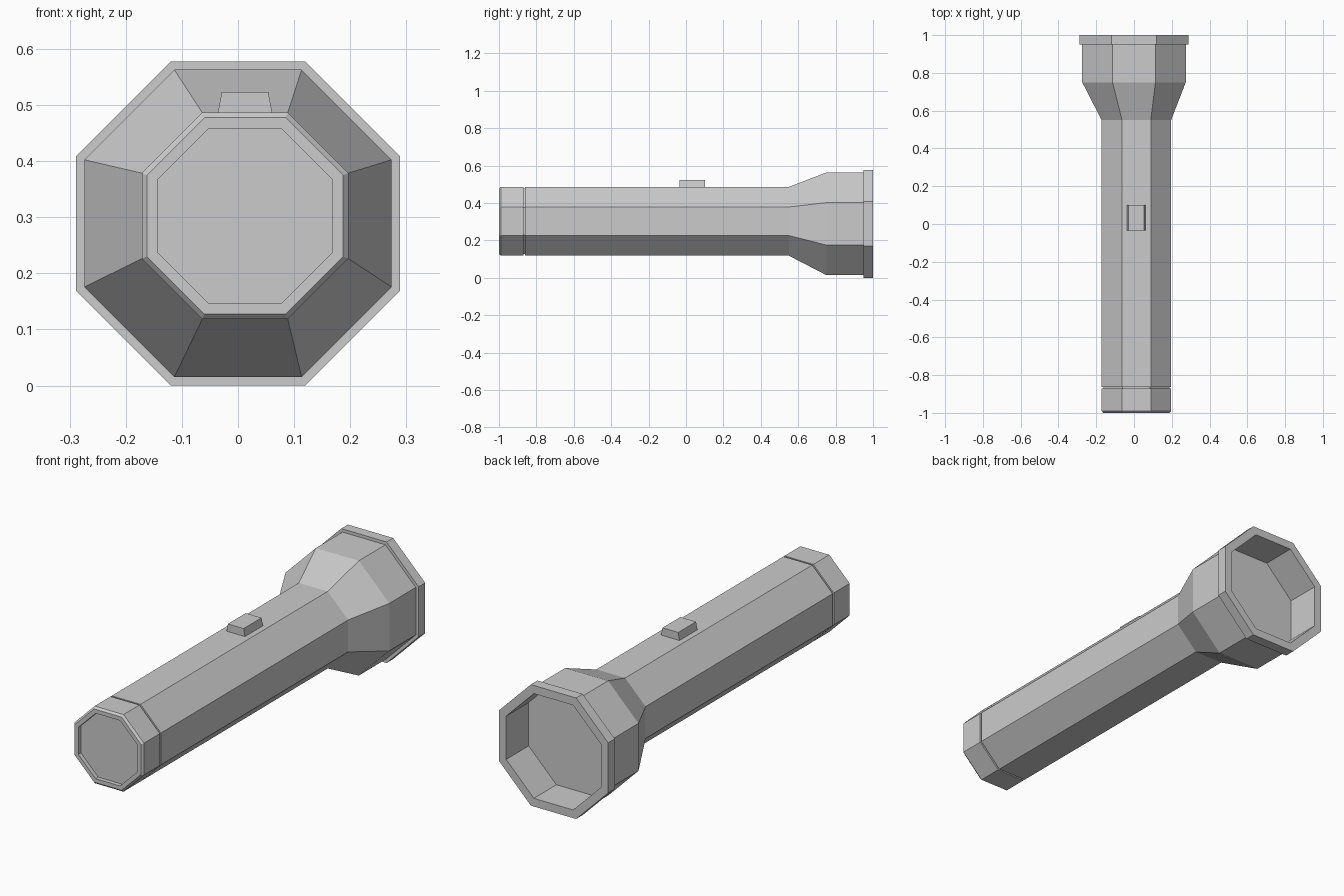
import bpy, bmesh
from math import pi, cos, sin

if "Cube" in bpy.data.objects:
    bpy.data.objects.remove(bpy.data.objects["Cube"])

TUBE = (0.0125, 0.3025)   # tube axis (x, z)
HEAD = (0.0, 0.289)       # head axis (x, z)


def make_object(name, bm):
    mesh = bpy.data.meshes.new(name)
    bmesh.ops.recalc_face_normals(bm, faces=bm.faces)
    bm.to_mesh(mesh)
    bm.free()
    obj = bpy.data.objects.new(name, mesh)
    bpy.context.collection.objects.link(obj)
    return obj


def loft(name, rings, close_start=False, close_end=False):
    """Skin octagons along y; each ring is (y, apothem, axis)."""
    bm = bmesh.new()
    loops = []
    for y, apothem, (cx, cz) in rings:
        r = apothem / cos(pi / 8)
        angles = [pi / 8 + i * pi / 4 for i in range(8)]
        loops.append([bm.verts.new((cx + r * cos(a), y, cz + r * sin(a))) for a in angles])
    for a, b in zip(loops, loops[1:]):
        for i in range(8):
            j = (i + 1) % 8
            bm.faces.new((a[i], a[j], b[j], b[i]))
    if close_start:
        bm.faces.new(loops[0])
    if close_end:
        bm.faces.new(loops[-1])
    return make_object(name, bm)


# Tail cap with recessed end and chamfered edge
loft("tail_cap", [(y, a, TUBE) for y, a in (
    (-0.98, 0.156), (-1.0, 0.156), (-1.0, 0.175), (-0.99, 0.184),
    (-0.87, 0.184), (-0.87, 0.175))], close_start=True)

# Tube, starting with the narrow groove behind the cap
loft("tube", [(y, a, TUBE) for y, a in (
    (-0.87, 0.175), (-0.862, 0.175), (-0.862, 0.184), (0.55, 0.184))])

# Flared head, rim and lens recess
loft("head", [(0.55, 0.184, TUBE)] + [(y, a, HEAD) for y, a in (
    (0.75, 0.274), (0.95, 0.274), (0.95, 0.289), (1.0, 0.289),
    (1.0, 0.25), (0.83, 0.25))], close_end=True)

# Switch button, tapered at its sides
bm = bmesh.new()
bmesh.ops.create_cube(bm, size=1)
for v in bm.verts:
    top = v.co.z > 0
    v.co.x = TUBE[0] + v.co.x * (0.083 if top else 0.097)
    v.co.y = 0.033 + v.co.y * 0.135
    v.co.z = 0.523 if top else 0.486
make_object("switch_button", bm)
